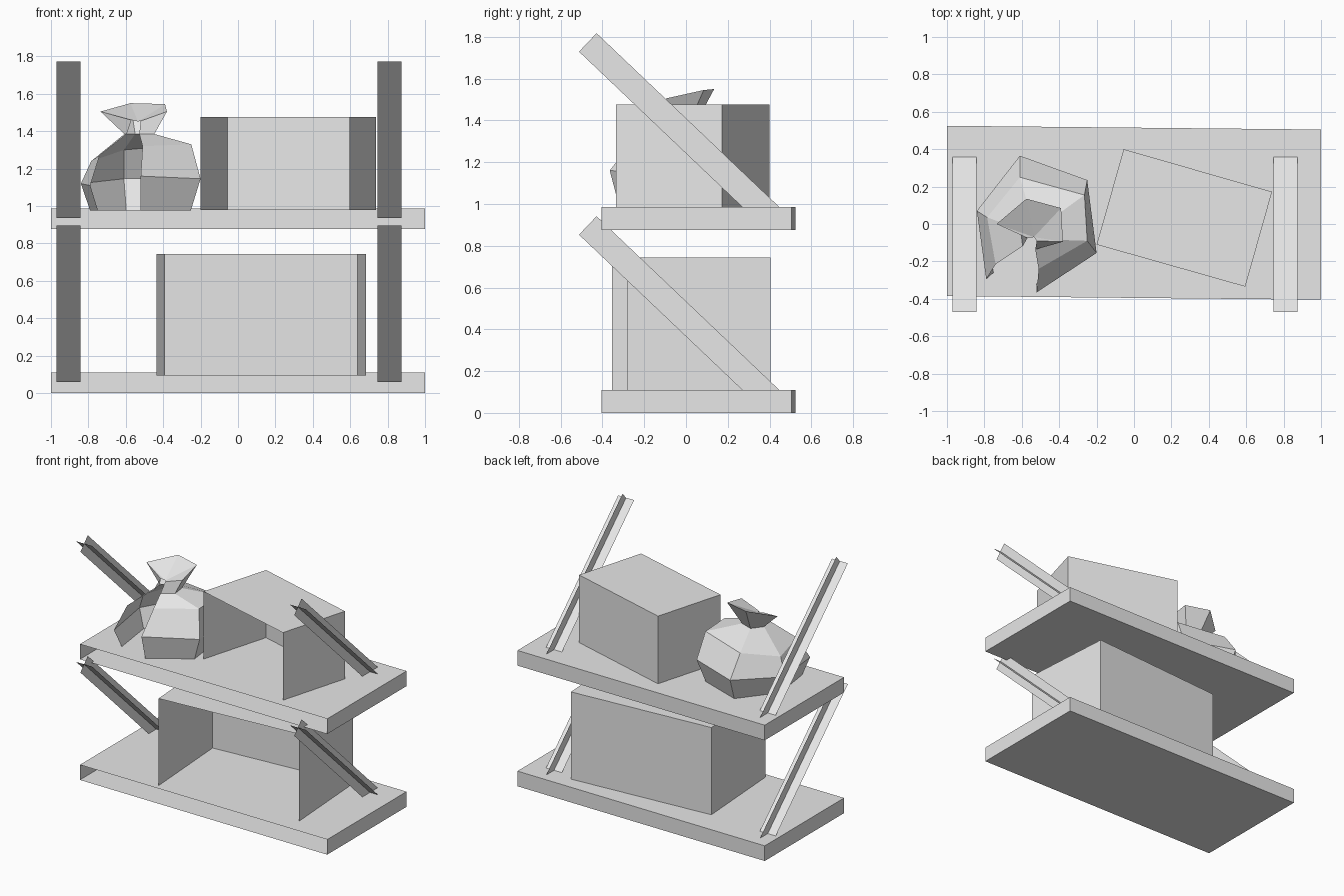
import bpy
from mathutils import Vector

default_cube = bpy.data.objects.get("Cube")
if default_cube:
    bpy.data.objects.remove(default_cube, do_unlink=True)

# Single plain colour
grey = bpy.data.materials.new("light grey")
grey.use_nodes = True
colour = (0.8, 0.8, 0.8, 1)
grey.diffuse_color = colour
grey.node_tree.nodes["Principled BSDF"].inputs["Base Color"].default_value = colour


def make_object(name, verts, faces):
    mesh = bpy.data.meshes.new(name)
    mesh.from_pydata([tuple(v) for v in verts], [], faces)
    mesh.materials.append(grey)
    mesh.update()
    obj = bpy.data.objects.new(name, mesh)
    bpy.context.collection.objects.link(obj)
    return obj


def open_front_box(name, footprint, bottom, top, with_floor=False):
    """Box without a front; footprint runs front left, front right, back right, back left."""
    verts = [(x, y, z) for z in (bottom, top) for x, y in footprint]
    faces = [(4, 5, 6, 7), (1, 2, 6, 5), (2, 3, 7, 6), (3, 0, 4, 7)]
    if with_floor:
        faces.append((3, 2, 1, 0))
    return make_object(name, verts, faces)


def crossed_brace(name, x, lift):
    """Diagonal brace made of two thin crossing plates."""
    upper = Vector((x, -0.47, 0.897 + lift))
    lower = Vector((x, 0.41, 0.06 + lift))
    sideways = Vector((0.064, 0, 0))
    outward = (lower - upper).cross(sideways).normalized() * 0.061
    verts, faces = [], []
    for offset in (sideways, outward):
        start = len(verts)
        verts += [upper - offset, lower - offset, lower + offset, upper + offset]
        faces.append(tuple(range(start, start + 4)))
    return make_object(name, verts, faces)


# Two shelves, each with a pair of braces
shelf_plan = [(-1, -0.385), (1, -0.405), (1, 0.505), (-1, 0.525)]
for level, lift in (("lower", 0), ("upper", 0.876)):
    open_front_box(level + "_shelf", shelf_plan, lift, lift + 0.11, with_floor=True)
    for side, x in (("right", -0.907), ("left", 0.81)):
        crossed_brace(f"{level}_{side}_brace", x, lift)

# Boxes standing on the shelves, each turned a little
open_front_box("lower_box",
               [(-0.39, -0.355), (0.685, -0.28), (0.64, 0.405), (-0.435, 0.33)],
               0.095, 0.743)
open_front_box("upper_box",
               [(-0.2, -0.11), (0.595, -0.335), (0.738, 0.172), (-0.055, 0.4)],
               0.98, 1.477)

# Tied sack: rings run from the front gap round the back and return to the gap
belly = [(-0.79, -0.295, 1.11), (-0.84, 0.07, 1.12), (-0.61, 0.365, 1.146),
         (-0.25, 0.235, 1.15), (-0.2, -0.155, 1.146), (-0.52, -0.365, 1.16)]
shoulder = [(-0.74, -0.215, 1.27), (-0.785, 0.035, 1.24), (-0.61, 0.25, 1.3),
            (-0.265, 0.155, 1.33), (-0.25, -0.09, 1.33), (-0.51, -0.24, 1.32)]
flare = [(-0.57, -0.075, 1.46), (-0.735, 0, 1.505), (-0.575, 0.135, 1.55),
         (-0.39, 0.085, 1.545), (-0.38, -0.095, 1.505), (-0.52, -0.09, 1.455)]


def scaled_ring(ring, scale, height):
    cx, cy = -0.53, -0.06
    return [(cx + (x - cx) * scale, cy + (y - cy) * scale, height) for x, y, z in ring]


rings = [scaled_ring(belly, 0.84, 0.975), belly, shoulder,
         scaled_ring(belly, 0.25, 1.385), flare]
count = len(belly)
verts = [v for ring in rings for v in ring]
faces = []
for row in range(len(rings) - 1):
    for i in range(count - 1):
        a, b = row * count + i, (row + 1) * count + i
        faces.append((a + 1, a, b, b + 1))

# Gathered opening inside the sack's flared top
centre = len(verts)
verts.append((-0.535, -0.07, 1.452))
top_start = centre - count
for i in range(top_start, centre - 1):
    faces.append((centre, i + 1, i))
make_object("tied_sack", verts, faces)
